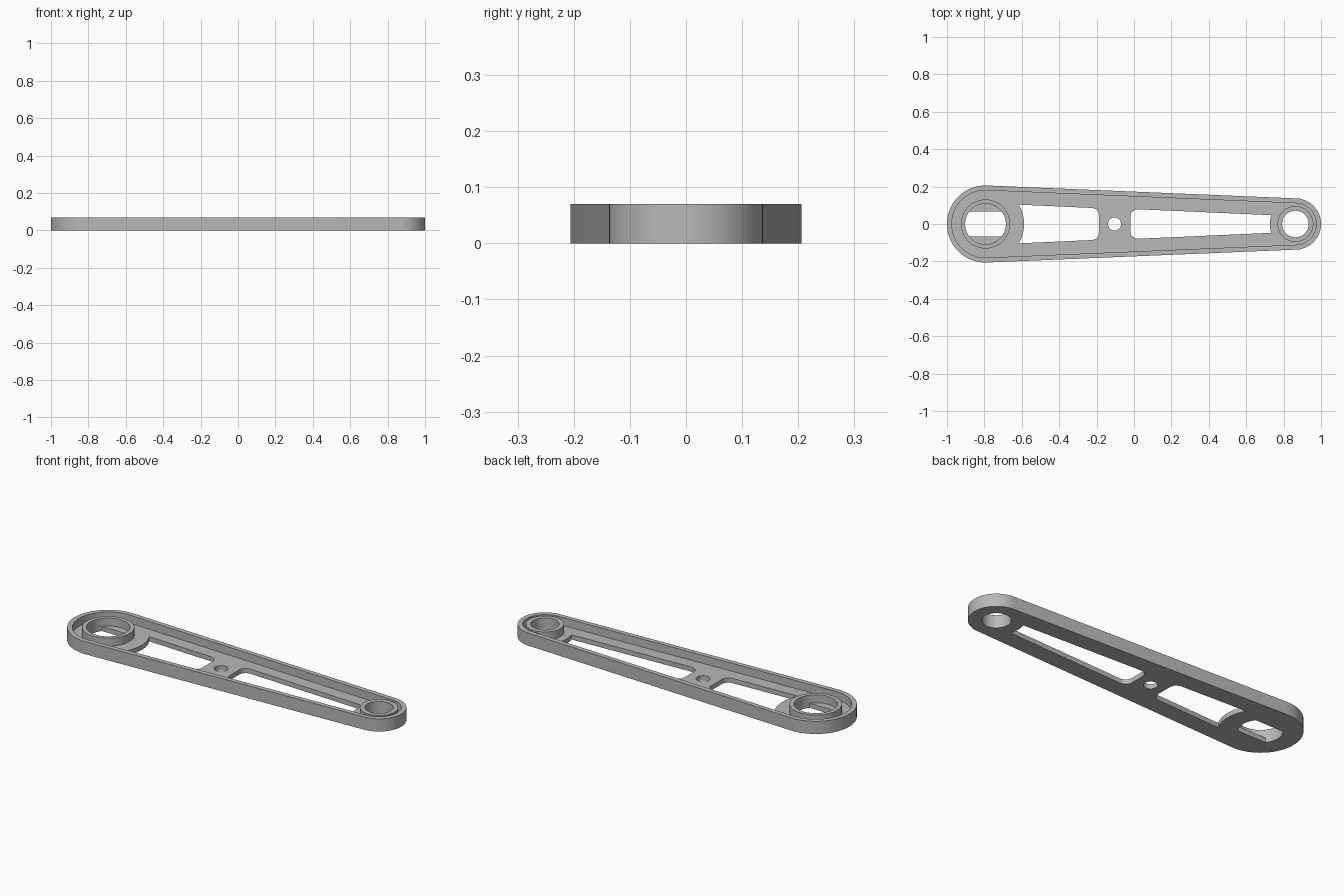
import bpy
import bmesh
from math import acos, asin, cos, pi, sin, sqrt

if "Cube" in bpy.data.objects:
    bpy.data.objects.remove(bpy.data.objects["Cube"], do_unlink=True)

# Main dimensions
BIG_X, BIG_R = -0.794, 0.206
SMALL_X, SMALL_R = 0.863, 0.137
TOP, FLOOR = 0.07, 0.026
RIM = 0.026
FLAT = 0.067
BIG_BORE = 0.109
TAPER = (BIG_R - SMALL_R) / (SMALL_X - BIG_X)


def arc(cx, cy, r, a0, a1, n=24):
    return [(cx + r * cos(a0 + (a1 - a0) * i / n),
             cy + r * sin(a0 + (a1 - a0) * i / n)) for i in range(n + 1)]


def circle(cx, r, n=64):
    return arc(cx, 0, r, 0, 2 * pi, n)[:-1]


def capsule(inset):
    """Tapered outline tangent to both end circles."""
    a = acos(TAPER)
    return (arc(BIG_X, 0, BIG_R - inset, a, 2 * pi - a, 48)
            + arc(SMALL_X, 0, SMALL_R - inset, -a, a, 48))


def pocket(cx, r, x_end, edge=0.095, fillet=0.04):
    """Window with one end following an end circle and one rounded end."""
    s = 1 if x_end > cx else -1
    half = lambda x: BIG_R / sqrt(1 - TAPER ** 2) - TAPER * (x - BIG_X) - edge
    b = asin(half(cx + s * r * 0.9) / r)
    upper = [(cx + s * x, y) for x, y in arc(0, 0, r, 0, b, 10)]
    upper += [(x_end - s * fillet + s * x, half(x_end) - fillet + y)
              for x, y in arc(0, 0, fillet, pi / 2, 0, 8)]
    return upper + [(x, -y) for x, y in reversed(upper[1:])]


bm = bmesh.new()


def cap(z, *loops):
    """Flat face bounded by the first loop, with the others as holes."""
    edges = []
    for loop in loops:
        vs = [bm.verts.new((x, y, z)) for x, y in loop]
        edges += [bm.edges.new((vs[i - 1], vs[i])) for i in range(len(vs))]
    bmesh.ops.triangle_fill(bm, edges=edges, use_beauty=True, normal=(0, 0, 1))


def wall(loop, z0, z1):
    low, high = ([bm.verts.new((x, y, z)) for x, y in loop] for z in (z0, z1))
    for i in range(len(loop)):
        bm.faces.new((low[i - 1], low[i], high[i], high[i - 1]))


# Profiles
outer, inner = capsule(0), capsule(RIM)
big_boss, small_boss = circle(BIG_X, 0.131), circle(SMALL_X, 0.096)
small_bore = circle(SMALL_X, 0.071)
centre_hole = circle(-0.104, 0.035, 40)
windows = [pocket(BIG_X, BIG_R, -0.187), pocket(SMALL_X, SMALL_R, -0.02)]

# Big bore is split into arcs so that its flat-sided lower part fits exactly
a = asin(FLAT / BIG_BORE)
right, back, left, front = [arc(BIG_X, 0, BIG_BORE, p, q, 16) for p, q in
                            ((-a, a), (a, pi - a), (pi - a, pi + a), (pi + a, 2 * pi - a))]
big_bore = right[:-1] + back[:-1] + left[:-1] + front[:-1]
flat_bore = right + left

# Underside, recessed floor and the two ledges in the big bore
cap(0, outer, flat_bore, small_bore, centre_hole, *windows)
cap(FLOOR, inner, big_boss, small_boss, centre_hole, *windows)
cap(FLOOR, back)
cap(FLOOR, front)

# Tops of the rim and the bosses
cap(TOP, outer, inner)
cap(TOP, big_boss, big_bore)
cap(TOP, small_boss, small_bore)

# Upright walls
for loop in (outer, small_bore):
    wall(loop, 0, TOP)
for loop in (inner, big_boss, small_boss, big_bore):
    wall(loop, FLOOR, TOP)
for loop in (flat_bore, centre_hole, *windows):
    wall(loop, 0, FLOOR)

bmesh.ops.remove_doubles(bm, verts=bm.verts, dist=1e-5)
bmesh.ops.recalc_face_normals(bm, faces=bm.faces)
mesh = bpy.data.meshes.new("link_arm")
bm.to_mesh(mesh)
bm.free()

arm = bpy.data.objects.new("link_arm", mesh)
bpy.context.collection.objects.link(arm)

# Plain grey material
grey = bpy.data.materials.new("grey")
grey.use_nodes = True
colour = (0.48, 0.48, 0.48, 1)
grey.diffuse_color = colour
grey.node_tree.nodes["Principled BSDF"].inputs["Base Color"].default_value = colour
mesh.materials.append(grey)

bpy.ops.object.select_all(action="DESELECT")
arm.select_set(True)
bpy.context.view_layer.objects.active = arm
bpy.ops.object.shade_smooth_by_angle(angle=pi / 6)
